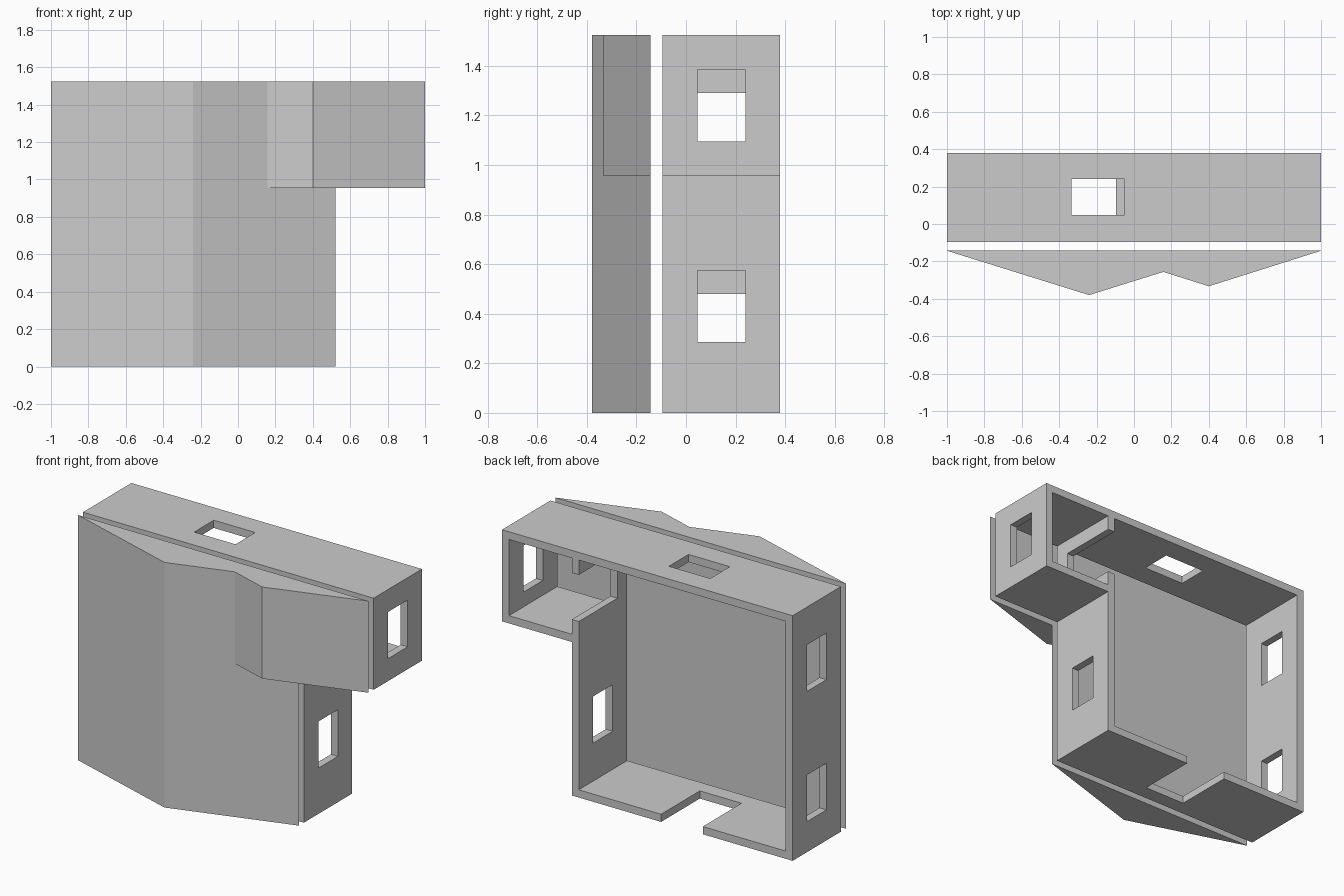
import bpy, bmesh

if "Cube" in bpy.data.objects:
    bpy.data.objects.remove(bpy.data.objects["Cube"])

H, WING_Z, WING_X = 1.525, 0.955, 0.52      # height, wing underside, main block edge
T = 0.048                                   # wall thickness
FRONT, BACK = -0.095, 0.38                  # wall depth range
ROOF_Y, RIDGE_Y, WING_RIDGE_Y = -0.143, -0.38, -0.333


def prism(name, points, offset):
    """Extrude a closed polygon along a vector."""
    bm = bmesh.new()
    face = bm.faces.new([bm.verts.new(p) for p in points])
    top = bmesh.ops.extrude_face_region(bm, geom=[face])["geom"]
    bmesh.ops.translate(bm, vec=offset,
                        verts=[v for v in top if isinstance(v, bmesh.types.BMVert)])
    bmesh.ops.recalc_face_normals(bm, faces=bm.faces)
    me = bpy.data.meshes.new(name)
    bm.to_mesh(me)
    bm.free()
    ob = bpy.data.objects.new(name, me)
    bpy.context.collection.objects.link(ob)
    return ob


def box(name, x, y, z):
    pts = [(x[0], y[0], z[0]), (x[1], y[0], z[0]), (x[1], y[1], z[0]), (x[0], y[1], z[0])]
    return prism(name, pts, (0, 0, z[1] - z[0]))


def combine(ob, other, operation):
    """Apply a boolean and delete the helper object."""
    other.hide_render = True
    mod = ob.modifiers.new("bool", 'BOOLEAN')
    mod.operation, mod.object, mod.solver = operation, other, 'EXACT'
    bpy.context.view_layer.objects.active = ob
    bpy.ops.object.modifier_apply(modifier=mod.name)
    bpy.data.objects.remove(other)


# Walls: L-shaped plan, open at both ends
outline = [(-1, 0), (WING_X, 0), (WING_X, WING_Z), (1, WING_Z), (1, H), (-1, H)]
walls = prism("walls", [(x, FRONT, z) for x, z in outline], (0, BACK - FRONT, 0))

through = (FRONT - 0.1, BACK + 0.1)
win = (0.047, 0.24)                         # window depth range
door = (0.0, BACK + 0.1)                    # doors reach the open edge
left, right, inner = (-1.1, -0.9), (0.9, 1.1), (0.42, 0.57)
cuts = [
    # rooms
    ((-1 + T, WING_X - T), through, (T, H - T)),
    ((WING_X, 1 - T), through, (WING_Z + T, H - T)),
    # windows
    (left, win, (0.19, 0.48)),
    (left, win, (1.0, 1.29)),
    (right, win, (1.095, 1.385)),
    (inner, win, (0.285, 0.575)),
    ((-0.335, -0.05), win, (H - 0.1, H + 0.1)),
    # outer door and door between the rooms
    ((-0.382, -0.095), door, (-0.1, 0.1)),
    (inner, door, (1.095, 1.385)),
]
for c in cuts:
    combine(walls, box("cutter", *c), 'DIFFERENCE')

# Roof: main gable joined with the wing gable
roof = prism("roof", [(-1, ROOF_Y, 0), (-0.24, RIDGE_Y, 0), (WING_X, ROOF_Y, 0)], (0, 0, H))
wing = prism("wing_roof", [(-0.2, ROOF_Y, WING_Z), (0.4, WING_RIDGE_Y, WING_Z),
                           (1, ROOF_Y, WING_Z)], (0, 0, H - WING_Z))
combine(roof, wing, 'UNION')
